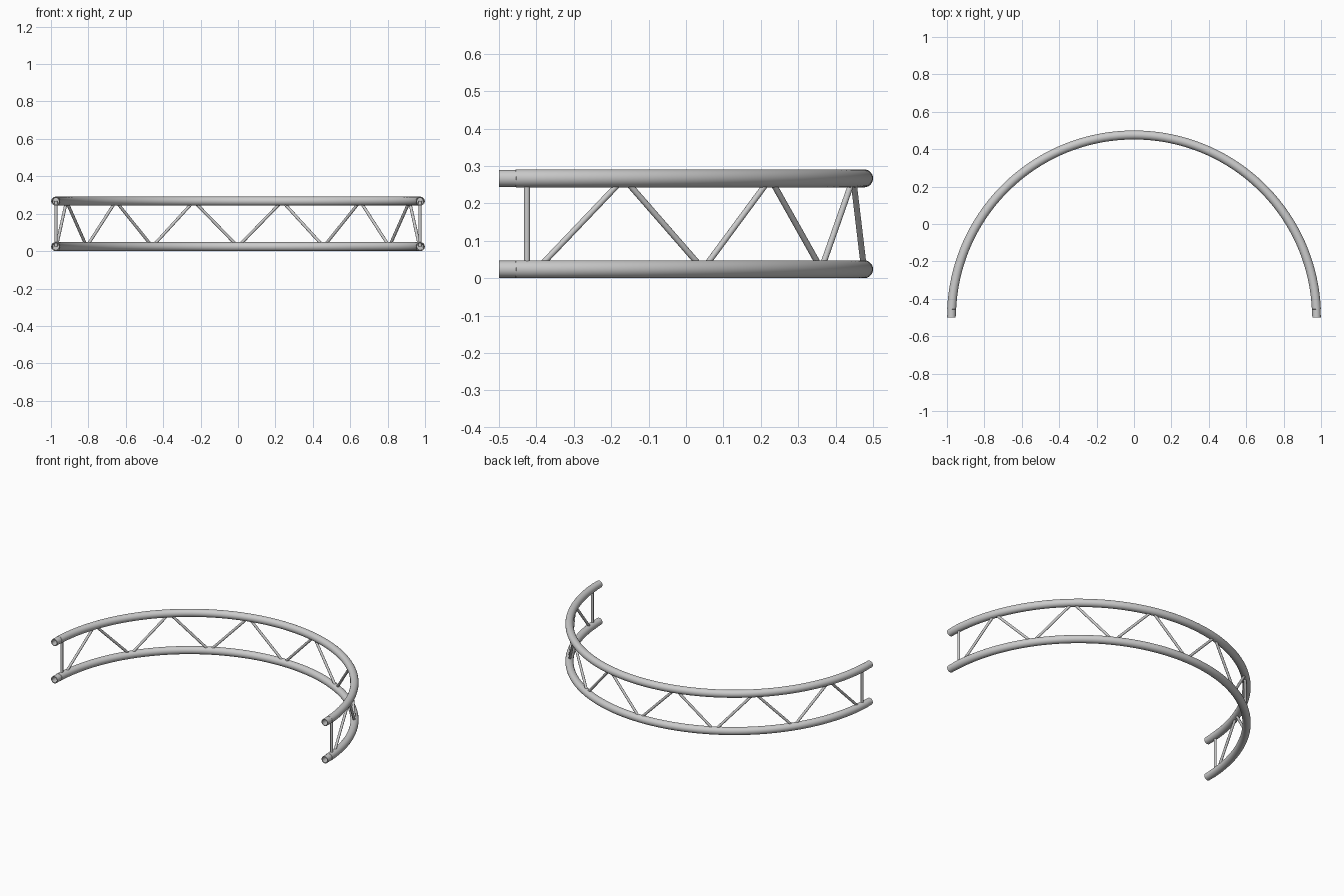
import bpy, bmesh, math
from mathutils import Vector

if "Cube" in bpy.data.objects:
    bpy.data.objects.remove(bpy.data.objects["Cube"])

R = 0.976           # centreline radius of the arc
CY = -0.5           # arc centre in y
TUBE = 0.024        # chord tube radius
Z_LOW, Z_HIGH = 0.024, 0.267
SIDES = 32


def on_arc(deg, z):
    """Point on the arc, angle measured from +y towards +x."""
    a = math.radians(deg)
    return Vector((R * math.sin(a), CY + R * math.cos(a), z))


def finish(bm, name):
    bmesh.ops.recalc_face_normals(bm, faces=bm.faces)
    mesh = bpy.data.meshes.new(name)
    bm.to_mesh(mesh)
    bm.free()
    obj = bpy.data.objects.new(name, mesh)
    bpy.context.collection.objects.link(obj)
    bpy.ops.object.select_all(action='DESELECT')
    obj.select_set(True)
    bpy.context.view_layer.objects.active = obj
    bpy.ops.object.shade_smooth_by_angle(angle=math.radians(35))
    return obj


def chord(name, z):
    """Curved tube with slimmer, hollow coupling ends."""
    end = [(85, 0.018), (90, 0.018), (90, 0.0228), (87.4, 0.0228), (87.35, TUBE)]
    n = 72
    body = [(87.35 - 2 * 87.35 * i / n, TUBE) for i in range(1, n)]
    stations = end + body + [(-a, r) for a, r in reversed(end)]
    bm = bmesh.new()
    rings = []
    for deg, r in stations:
        c = on_arc(deg, z)
        out = (c - Vector((0, CY, z))).normalized()
        ring = []
        for k in range(SIDES):
            t = 2 * math.pi * k / SIDES
            ring.append(bm.verts.new(c + out * r * math.cos(t) + Vector((0, 0, r * math.sin(t)))))
        rings.append(ring)
    for a, b in zip(rings, rings[1:]):
        for k in range(SIDES):
            j = (k + 1) % SIDES
            bm.faces.new((a[k], a[j], b[j], b[k]))
    bm.faces.new(rings[0])
    bm.faces.new(rings[-1])
    return finish(bm, name)


def rod(name, p, q, r=0.008):
    """Straight round bar between two points."""
    d = q - p
    bm = bmesh.new()
    bmesh.ops.create_cone(bm, cap_ends=True, segments=20, radius1=r, radius2=r, depth=d.length)
    obj = finish(bm, name)
    obj.rotation_mode = 'QUATERNION'
    obj.rotation_quaternion = d.to_track_quat('Z', 'Y')
    obj.location = (p + q) / 2
    return obj


# Main chords
chord("lower_chord", Z_LOW)
chord("upper_chord", Z_HIGH)

# Zigzag bracing, nodes every 14 degrees
for i in range(-6, 6):
    z0, z1 = (Z_LOW, Z_HIGH) if i % 2 == 0 else (Z_HIGH, Z_LOW)
    rod("diagonal_brace", on_arc(14 * i, z0), on_arc(14 * (i + 1), z1))

# Upright posts near the ends
for s in (-1, 1):
    rod("end_post", on_arc(s * 85.6, Z_LOW), on_arc(s * 85.6, Z_HIGH))
